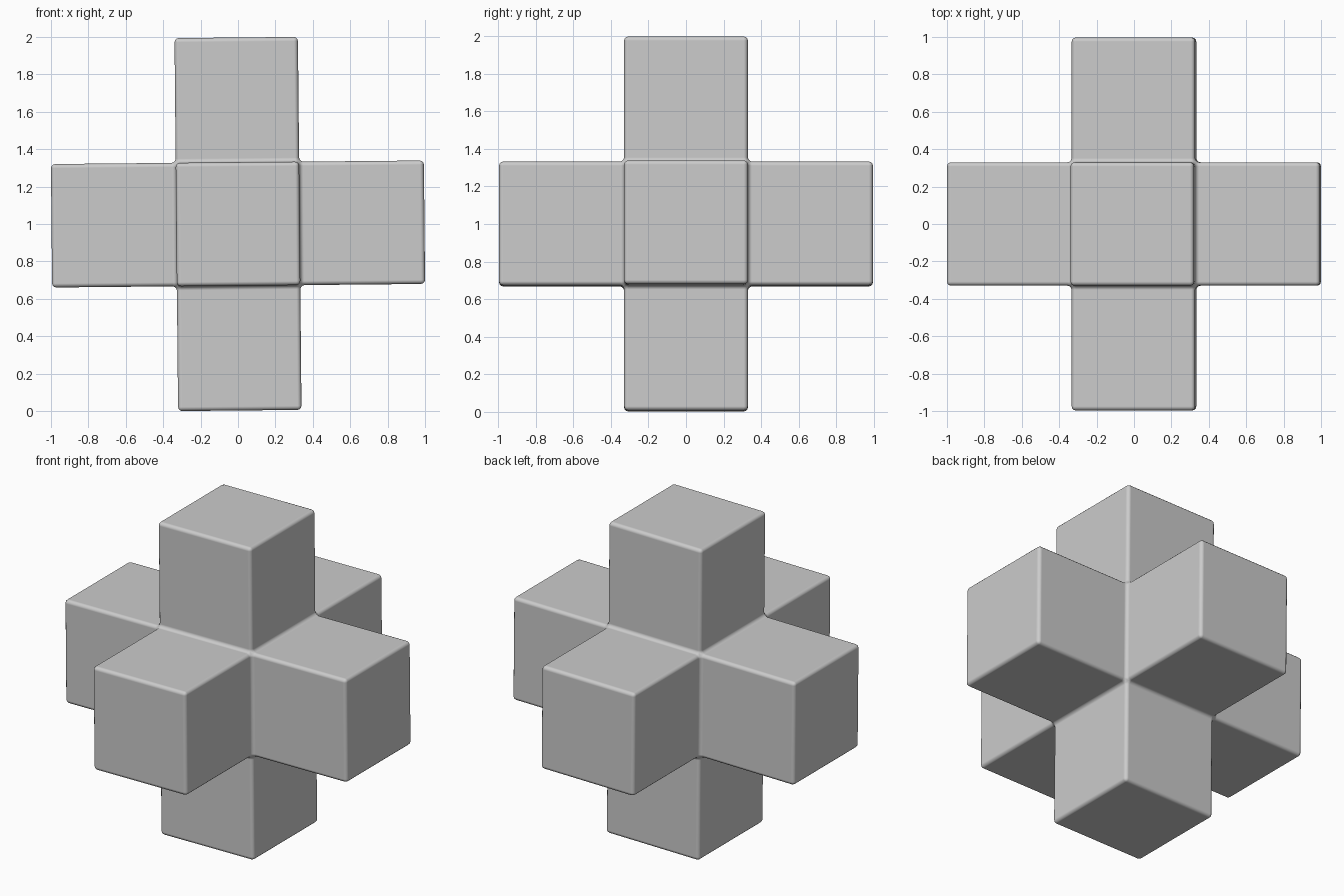
import bpy, bmesh, math

if "Cube" in bpy.data.objects:
    bpy.data.objects.remove(bpy.data.objects["Cube"])

HALF = 0.33      # half thickness of each arm
REACH = 0.997    # centre to arm end
TILT = math.radians(-0.55)

# Core cube with all six faces pulled out into arms
bm = bmesh.new()
bmesh.ops.create_cube(bm, size=HALF * 2)
arms = bmesh.ops.extrude_discrete_faces(bm, faces=bm.faces[:])["faces"]
for face in arms:
    face.normal_update()
    offset = face.normal * (REACH - HALF)
    bmesh.ops.translate(bm, verts=face.verts[:], vec=offset)
bmesh.ops.recalc_face_normals(bm, faces=bm.faces[:])

mesh = bpy.data.meshes.new("six_armed_cross")
bm.to_mesh(mesh)
bm.free()
cross = bpy.data.objects.new("six_armed_cross", mesh)
bpy.context.collection.objects.link(cross)
cross.location.z = 1
cross.rotation_euler.y = TILT

# Rounded outer edges and filleted inner corners
bevel = cross.modifiers.new("rounded_edges", 'BEVEL')
bevel.width = 0.022
bevel.segments = 3
bevel.limit_method = 'ANGLE'
bevel.angle_limit = math.radians(30)
bevel.harden_normals = True
mesh.polygons.foreach_set("use_smooth", [True] * len(mesh.polygons))
